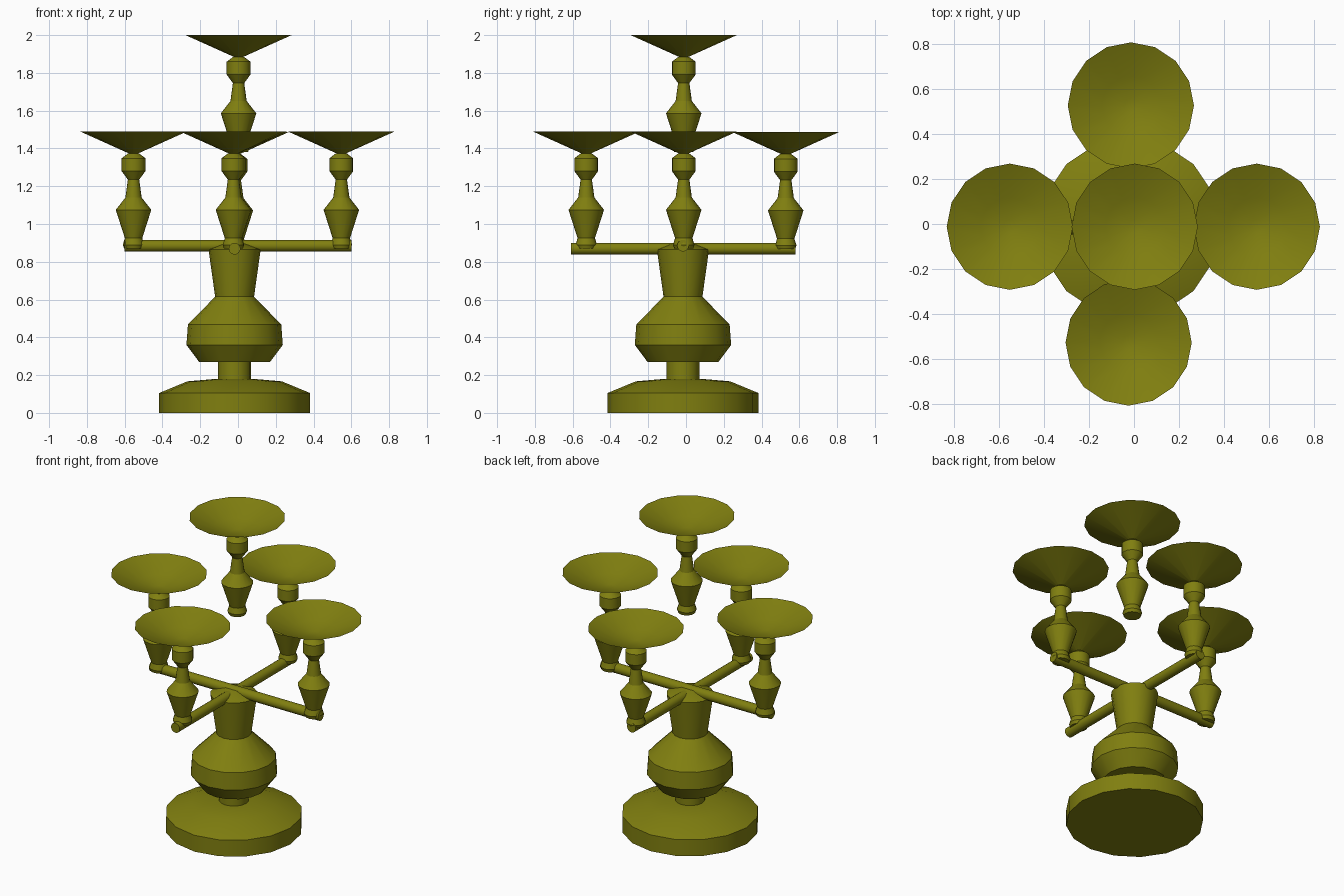
import bpy, bmesh, math
from mathutils import Matrix

default = bpy.data.objects.get("Cube")
if default:
    bpy.data.objects.remove(default, do_unlink=True)

SIDES = 16
olive = bpy.data.materials.new("olive")
olive.use_nodes = True
COLOR = (0.216, 0.212, 0.005, 1)
olive.diffuse_color = COLOR
olive.node_tree.nodes["Principled BSDF"].inputs["Base Color"].default_value = COLOR


def finish(name, bm, location):
    """Turn a bmesh into a smooth object with sharp rims."""
    bmesh.ops.recalc_face_normals(bm, faces=bm.faces)
    mesh = bpy.data.meshes.new(name)
    bm.to_mesh(mesh)
    bm.free()
    mesh.materials.append(olive)
    obj = bpy.data.objects.new(name, mesh)
    obj.location = location
    bpy.context.collection.objects.link(obj)
    bpy.ops.object.select_all(action='DESELECT')
    obj.select_set(True)
    bpy.context.view_layer.objects.active = obj
    bpy.ops.object.shade_smooth_by_angle(angle=math.radians(24))
    return obj


def lathe(name, profile, location):
    """Spin (radius, height) points around z; both ends are capped."""
    bm = bmesh.new()
    rings = []
    for r, z in profile:
        rings.append([bm.verts.new((r * math.cos(math.tau * i / SIDES),
                                    r * math.sin(math.tau * i / SIDES), z))
                      for i in range(SIDES)])
    for low, high in zip(rings, rings[1:]):
        for i in range(SIDES):
            j = (i + 1) % SIDES
            bm.faces.new((low[i], low[j], high[j], high[i]))
    bm.faces.new(rings[0])
    bm.faces.new(rings[-1])
    return finish(name, bm, location)


def rod(name, axis, length, location):
    bm = bmesh.new()
    bmesh.ops.create_cone(bm, cap_ends=True, segments=SIDES, radius1=0.031,
                          radius2=0.031, depth=length,
                          matrix=Matrix.Rotation(math.pi / 2, 4, axis))
    return finish(name, bm, location)


# Foot, bulb and flared column
CENTRE = (-0.018, -0.016, 0)
lathe("base", [(0.40, 0), (0.40, 0.105), (0.25, 0.167), (0.10, 0.18)], CENTRE)
lathe("base_neck", [(0.087, 0.165), (0.087, 0.28)], CENTRE)
lathe("stem", [(0.188, 0.27), (0.255, 0.36), (0.247, 0.468), (0.103, 0.615),
               (0.138, 0.865), (0.05, 0.9)], CENTRE)

# Crossed arms
rod("side_arms", 'Y', 1.2, (0, -0.016, 0.885))
rod("front_back_arms", 'X', 1.19, (-0.018, -0.015, 0.869))

# Turned candle cups with wide shallow dishes
CUP = [(0.05, 0), (0.057, 0.02), (0.046, 0.055), (0.094, 0.205), (0.043, 0.27),
       (0.03, 0.365), (0.063, 0.41), (0.063, 0.478), (0.03, 0.503)]
DISH = [(0.012, 0.498), (0.281, 0.619), (0.13, 0.553), (0.03, 0.528)]
HOLDERS = {
    "left": (0.547, -0.012, 0.87),
    "right": (-0.553, -0.012, 0.87),
    "front": (-0.024, -0.528, 0.87),
    "back": (-0.014, 0.528, 0.867),
    "centre": (0.003, -0.012, 1.381),
}
for place, spot in HOLDERS.items():
    lathe(place + "_candle_cup", CUP, spot)
    lathe(place + "_drip_dish", DISH, spot)
